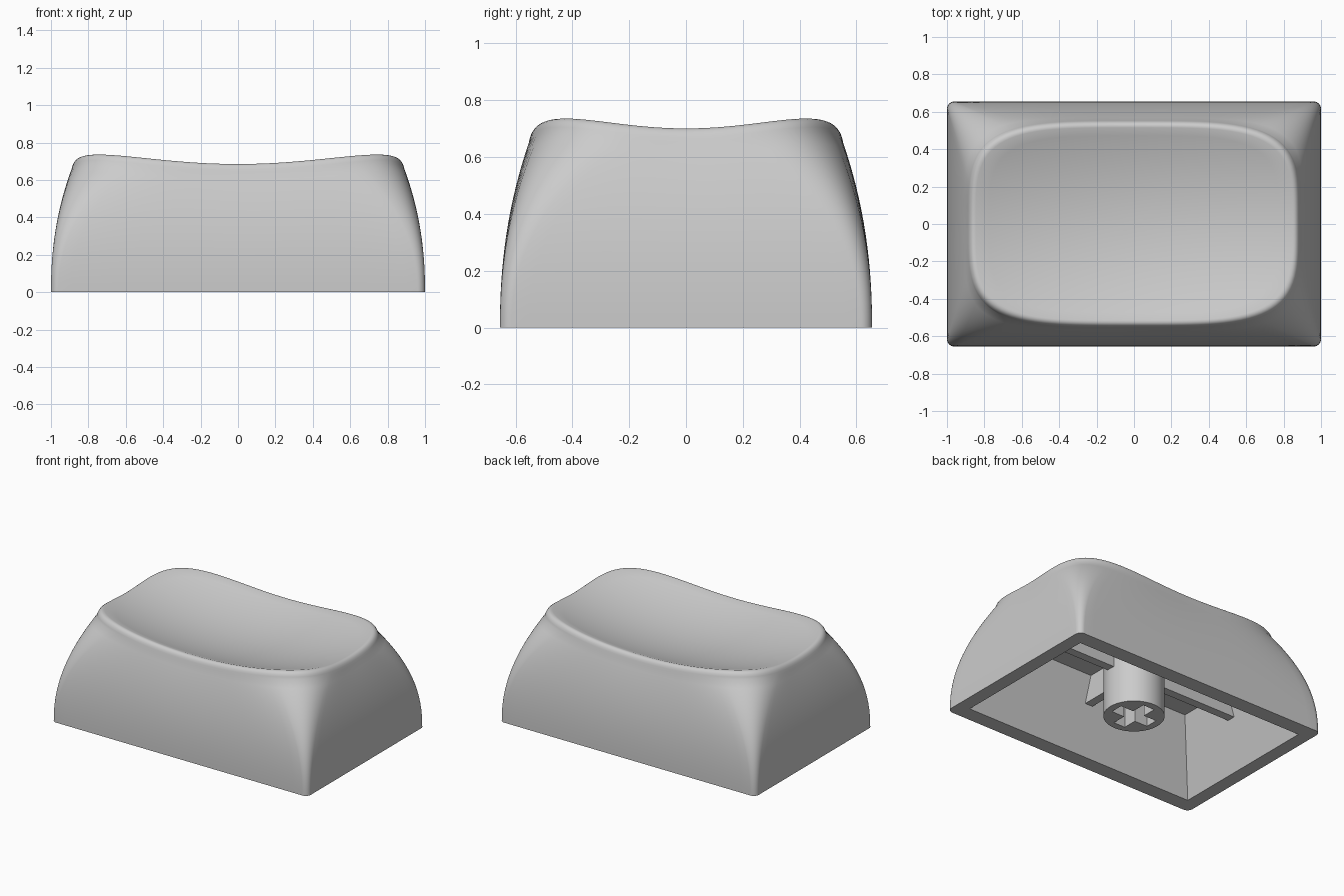
import bpy
import bmesh
import math
from mathutils import Vector

if "Cube" in bpy.data.objects:
    bpy.data.objects.remove(bpy.data.objects["Cube"])

grey = bpy.data.materials.new("plastic_grey")
grey.use_nodes = True
colour = (0.6, 0.6, 0.6, 1)
grey.diffuse_color = colour
grey.node_tree.nodes["Principled BSDF"].inputs["Base Color"].default_value = colour

EDGE, CORNER, SIDE = 14, 12, 10   # samples per quarter outline


def mirror_quarter(q):
    """Close a quarter outline running from the +y axis to the +x axis."""
    half = q + [(x, -y) for x, y in reversed(q[:-1])]
    return half + [(-x, y) for x, y in reversed(half[1:-1])]


def rounded_rect(a, b, r):
    q = [((a - r) * i / EDGE, b) for i in range(EDGE)]
    for i in range(CORNER + 1):
        t = math.pi / 2 * (1 - i / CORNER)
        q.append((a - r + r * math.cos(t), b - r + r * math.sin(t)))
    q += [(a, (b - r) * (1 - i / SIDE)) for i in range(1, SIDE + 1)]
    return mirror_quarter(q)


def soft_oval(a, b):
    """Fourth-power oval, sampled to line up with rounded_rect."""
    start, end = math.radians(60), math.radians(11.4)
    x0, y0 = math.sqrt(math.cos(start)), math.sqrt(math.sin(end))
    q = []
    for i in range(EDGE):
        x = x0 * i / EDGE
        q.append((a * x, b * (1 - x ** 4) ** 0.25))
    for i in range(CORNER + 1):
        t = start + (end - start) * i / CORNER
        q.append((a * math.sqrt(math.cos(t)), b * math.sqrt(math.sin(t))))
    for i in range(1, SIDE + 1):
        y = y0 * (1 - i / SIDE)
        q.append((a * (1 - y ** 4) ** 0.25, b * y))
    return mirror_quarter(q)


def dish(x, y):
    return 0.59 + 0.154 * x * x + 0.355 * y * y


def finish(bm, name):
    mesh = bpy.data.meshes.new(name)
    bm.to_mesh(mesh)
    bm.free()
    mesh.materials.append(grey)
    obj = bpy.data.objects.new(name, mesh)
    bpy.context.collection.objects.link(obj)
    return obj


def box(bm, lo, hi):
    verts = bmesh.ops.create_cube(bm, size=1)["verts"]
    lo, hi = Vector(lo), Vector(hi)
    for v in verts:
        v.co = (lo + hi) / 2 + v.co * (hi - lo)


# Rings of the shell: scooped top, rounded rim, bulging walls, hollow underside
rim = [Vector((x, y, dish(x, y))) for x, y in soft_oval(0.845, 0.515)]
knee = [Vector((x, y, p.z + 0.008)) for (x, y), p in zip(soft_oval(0.878, 0.547), rim)]
wall = [Vector((x, y, p.z - 0.045)) for (x, y), p in zip(soft_oval(0.89, 0.555), rim)]
base = [Vector((x, y, 0)) for x, y in rounded_rect(1, 0.655, 0.04)]

rings = []
for i in range(13):
    s = i / 12
    rings.append([Vector((p.x * s, p.y * s, dish(p.x * s, p.y * s))) for p in rim])
for i in range(1, 7):
    t = i / 6
    rings.append([p * (1 - t) ** 2 + k * 2 * t * (1 - t) + w * t * t
                  for p, k, w in zip(rim, knee, wall)])
for i in range(1, 17):
    t = 1 - i / 16
    ring = []
    for b, w in zip(base, wall):
        p = b.lerp(w, t ** 2.2)
        ring.append(Vector((p.x, p.y, w.z * t)))
    rings.append(ring)
outer_count = len(rings) - 1
rings.append([Vector((x, y, 0)) for x, y in rounded_rect(0.905, 0.547, 0)])
rings.append([Vector((x, y, 0.5)) for x, y in rounded_rect(0.75, 0.39, 0)])

bm = bmesh.new()
loops = [[bm.verts.new(p) for p in ring] for ring in rings]
count = len(base)
for k, (upper, lower) in enumerate(zip(loops, loops[1:])):
    for i in range(count):
        j = (i + 1) % count
        face = bm.faces.new((upper[i], upper[j], lower[j], lower[i]))
        face.smooth = k < outer_count
bm.faces.new(loops[-1])
bmesh.ops.remove_doubles(bm, verts=bm.verts, dist=0.0001)
bmesh.ops.recalc_face_normals(bm, faces=bm.faces)
finish(bm, "shell")

# Crossed ribs under the ceiling
for name, half_x, half_y in (("long_rib", 0.82, 0.03), ("short_rib", 0.03, 0.47)):
    bm = bmesh.new()
    box(bm, (-half_x, -half_y, 0.32), (half_x, half_y, 0.52))
    finish(bm, name)

# Round stem
bm = bmesh.new()
bmesh.ops.create_cone(bm, cap_ends=True, segments=48, radius1=0.195, radius2=0.195, depth=0.48)
bmesh.ops.translate(bm, verts=bm.verts, vec=(0, 0, 0.28))
stem = finish(bm, "stem")

# Cross-shaped socket cut into the stem
for half_x, half_y in ((0.145, 0.045), (0.045, 0.145)):
    bm = bmesh.new()
    box(bm, (-half_x, -half_y, -0.1), (half_x, half_y, 0.31))
    cutter = finish(bm, "socket_cutter")
    cutter.hide_render = True
    cut = stem.modifiers.new("socket", "BOOLEAN")
    cut.operation = "DIFFERENCE"
    cut.solver = "EXACT"
    cut.object = cutter
    bpy.context.view_layer.objects.active = stem
    bpy.ops.object.modifier_apply(modifier=cut.name)
    bpy.data.objects.remove(cutter)

bpy.ops.object.select_all(action="DESELECT")
stem.select_set(True)
bpy.context.view_layer.objects.active = stem
bpy.ops.object.shade_smooth_by_angle(angle=math.radians(30))
